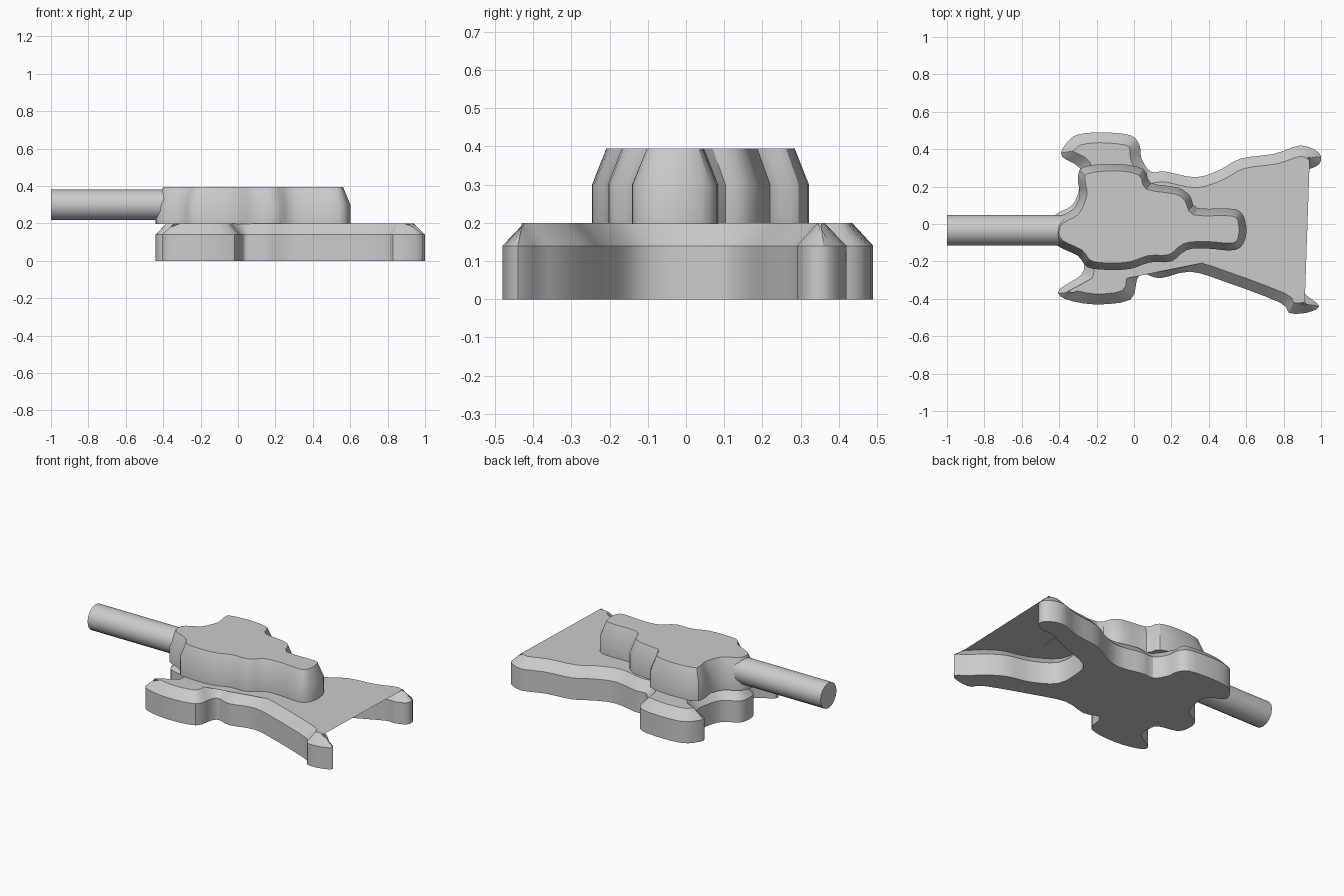
import bpy, bmesh, math
from mathutils import Vector

if "Cube" in bpy.data.objects:
    bpy.data.objects.remove(bpy.data.objects["Cube"])


def inset(pts, d):
    """Mitred inward offset of a clockwise outline."""
    out = []
    for i, p in enumerate(pts):
        a = (p - pts[i - 1]).normalized()
        b = (pts[(i + 1) % len(pts)] - p).normalized()
        na, nb = Vector((a.y, -a.x)), Vector((b.y, -b.x))
        out.append(p + (na + nb) * d / max(1 + na.dot(nb), 0.75))
    return out


def smooth(pts, steps=3):
    """Closed Catmull-Rom curve through the points."""
    out, n = [], len(pts)
    for i in range(n):
        a, b, c, d = pts[i - 1], pts[i], pts[(i + 1) % n], pts[(i + 2) % n]
        for s in range(steps):
            t = s / steps
            out.append(b + 0.5 * t * ((c - a) + t * ((2 * a - 5 * b + 4 * c - d)
                       + t * (3 * (b - c) + d - a))))
    return out


def slab(name, outline, z0, z1, z2, bevel, outer=None):
    """Vertical wall, sloped shoulder and caps; 'outer' limits the roof to
    the first outline points so that it spans straight across a notch."""
    steps = 3
    pts = [Vector(p) for p in outline]
    low, high = smooth(pts, steps), smooth(inset(pts, bevel), steps)
    bm = bmesh.new()
    rings = [[bm.verts.new((p.x, p.y, z)) for p in ring]
             for ring, z in ((low, z0), (low, z1), (high, z2))]
    n = len(low)
    for lo, hi in zip(rings, rings[1:]):
        for i in range(n):
            j = (i + 1) % n
            bm.faces.new((lo[j], lo[i], hi[i], hi[j]))
    bm.faces.new(rings[0])
    top = rings[2] if outer is None else rings[2][:(outer - 1) * steps + 1]
    bm.faces.new(list(reversed(top)))
    mesh = bpy.data.meshes.new(name)
    bm.to_mesh(mesh)
    bm.free()
    ob = bpy.data.objects.new(name, mesh)
    bpy.context.collection.objects.link(ob)
    finish(ob)
    return ob


def finish(ob):
    bpy.ops.object.select_all(action='DESELECT')
    ob.select_set(True)
    bpy.context.view_layer.objects.active = ob
    bpy.ops.object.shade_smooth_by_angle(angle=math.radians(30))


# hull: outer edge clockwise from the +y rear leg tip is split in two halves
left_side = [(-.44, -.03), (-.42, .05), (-.33, .1), (-.29, .2), (-.29, .3),
             (-.385, .36), (-.37, .42), (-.31, .475), (-.18, .49), (-.02, .475),
             (.03, .42), (.04, .35), (.09, .28), (.17, .28), (.33, .25),
             (.46, .29), (.57, .35), (.75, .375), (.89, .42), (.99, .38), (.99, .32)]
right_side = [(.99, -.44), (.92, -.475), (.83, -.475), (.78, -.42), (.49, -.31),
              (.3, -.255), (.14, -.29), (.05, -.265), (.015, -.3), (-.02, -.405),
              (-.21, -.43), (-.37, -.4), (-.4, -.35), (-.28, -.27), (-.27, -.19),
              (-.29, -.13), (-.41, -.1)]
# rear notch between the two legs, under the flat roof
notch = [(.92, .29), (.86, .29), (.7, .22), (.5, .14), (.46, .03), (.47, -.12),
         (.6, -.21), (.75, -.25), (.86, -.32), (.92, -.38)]
slab("hull", right_side + left_side + notch, 0, .14, .2, .055,
     outer=len(right_side) + len(left_side))

# turret with sloped shoulders
turret = [(-.44, -.04), (-.41, .03), (-.325, .08), (-.29, .16), (-.3, .24),
          (-.27, .305), (-.1, .322), (.05, .295), (.09, .22), (.235, .195),
          (.3, .15), (.34, .085), (.54, .08), (.595, .015), (.595, -.08),
          (.54, -.14), (.38, -.13), (.28, -.14), (.2, -.2), (.085, -.205),
          (-.02, -.24), (-.15, -.245), (-.25, -.23), (-.3, -.17), (-.41, -.115)]
slab("turret", turret, .197, .3, .394, .037)

# gun barrel
bpy.ops.mesh.primitive_cylinder_add(vertices=16, radius=.082, depth=.65,
                                    location=(-.675, -.033, .3),
                                    rotation=(0, math.pi / 2, 0))
barrel = bpy.context.object
barrel.name = "barrel"
finish(barrel)
